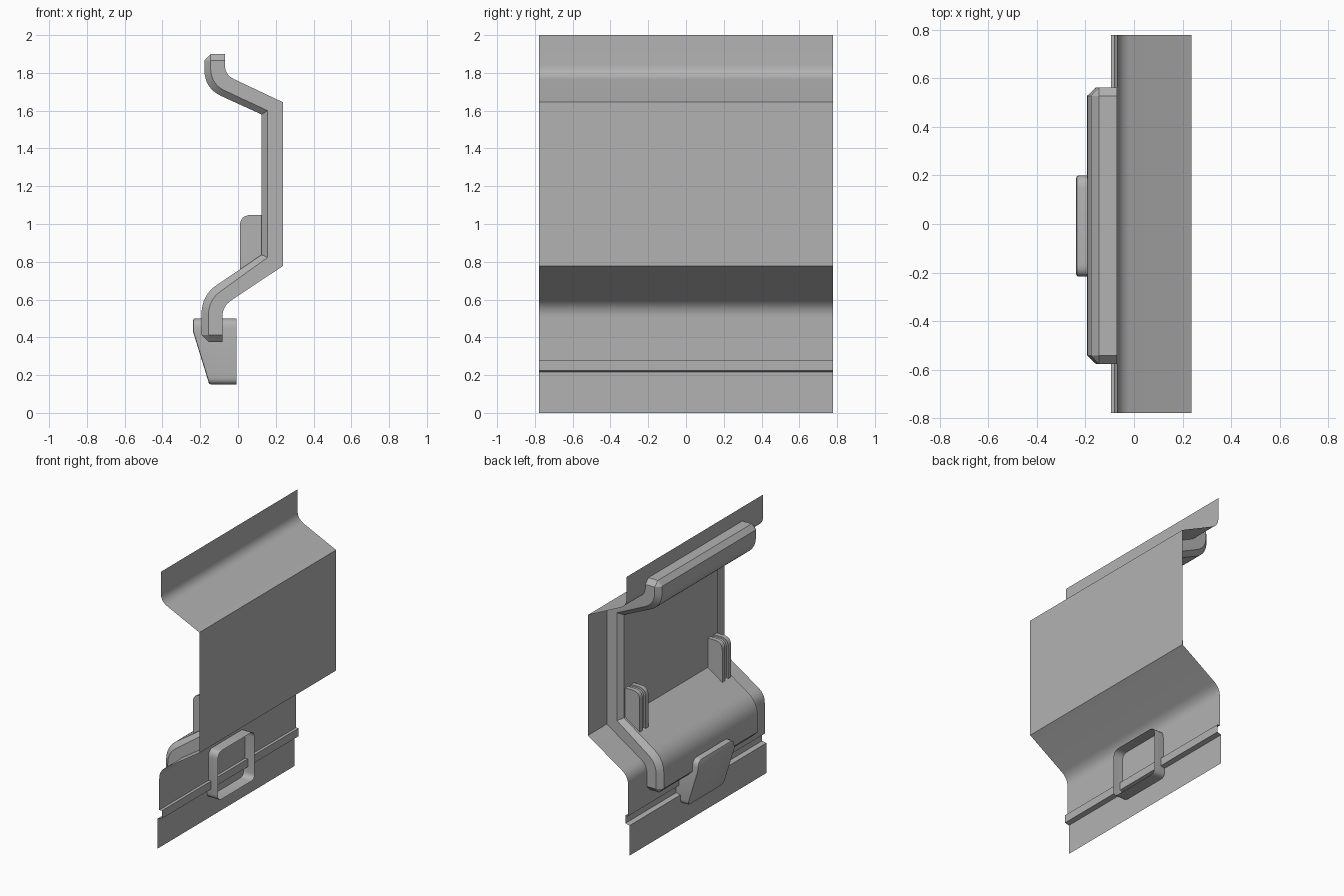
import bpy, bmesh, math
from mathutils import Vector

if "Cube" in bpy.data.objects:
    bpy.data.objects.remove(bpy.data.objects["Cube"])

grey = bpy.data.materials.new("dark_grey")
grey.diffuse_color = (.45, .45, .45, 1)
grey.use_nodes = True
grey.node_tree.nodes["Principled BSDF"].inputs["Base Color"].default_value = grey.diffuse_color


def finish(name, bm, angle=30, recalc=True):
    if recalc:
        bmesh.ops.recalc_face_normals(bm, faces=bm.faces)
    me = bpy.data.meshes.new(name)
    bm.to_mesh(me)
    bm.free()
    me.materials.append(grey)
    ob = bpy.data.objects.new(name, me)
    bpy.context.collection.objects.link(ob)
    bpy.ops.object.select_all(action='DESELECT')
    ob.select_set(True)
    bpy.context.view_layer.objects.active = ob
    bpy.ops.object.shade_smooth_by_angle(angle=math.radians(angle))
    return ob


def fillet(pts, cuts, n=8):
    """Polyline with corner i rounded over distance cuts[i]."""
    out = []
    for i, p in enumerate(pts):
        p = Vector(p)
        t = cuts.get(i, 0)
        if not t:
            out.append(p)
            continue
        a = p + (Vector(pts[i - 1]) - p).normalized() * t
        b = p + (Vector(pts[(i + 1) % len(pts)]) - p).normalized() * t
        for k in range(n + 1):
            s = k / n
            out.append(a * (1 - s) ** 2 + p * 2 * s * (1 - s) + b * s * s)
    return out


def loft(bm, rings):
    rows = [[bm.verts.new(p) for p in r] for r in rings]
    for a, b in zip(rows, rows[1:]):
        for j in range(len(a) - 1):
            bm.faces.new((a[j], a[j + 1], b[j + 1], b[j]))
    return rows


# Side sheet: a bent single skin with a small ridge near the bottom
sheet = fillet([(-.07, 2), (-.07, 1.79), (.237, 1.645), (.237, .777), (-.083, .565),
                (-.083, .281), (-.062, .281), (-.062, .224), (-.095, .216), (-.095, 0)],
               {1: .055, 4: .06})
bm = bmesh.new()
loft(bm, [[(p.x, -.778, p.y), (p.x, .778, p.y)] for p in sheet])
for f in bm.faces:
    f.normal_update()
if sum(f.normal.x for f in bm.faces) < 0:
    bmesh.ops.reverse_faces(bm, faces=bm.faces)
finish("side_sheet", bm, recalc=False)

# Backing pad: follows the sheet, with chamfered edges and cut corners
base = fillet([(-.07, 1.865), (-.07, 1.79), (.237, 1.645), (.237, .777), (-.083, .565), (-.083, .413)],
              {1: .055, 4: .06})
mid = fillet([(-.145, 1.865), (-.145, 1.741), (.157, 1.6), (.157, .823), (-.156, .598), (-.156, .413)],
             {1: .085, 4: .08})
outer = fillet([(-.178, 1.865), (-.178, 1.718), (.125, 1.58), (.125, .837), (-.193, .623), (-.193, .413)],
               {1: .1, 4: .1})
W, C, SHIFT = .57, .535, -.007


def ring(s, m, o, w=W, c=C):
    half = [(s.x, w, s.y), (m.x, w, m.y), (o.x, c, o.y)]
    full = half + [(x, -y, z) for x, y, z in reversed(half)]
    return [(x, y + SHIFT, z) for x, y, z in full]


def end_ring(i, z):
    s, m = Vector((base[i].x, z)), Vector((mid[i].x, z))
    return ring(s, m, m, C, C)


bm = bmesh.new()
rings = [end_ring(0, 1.9)] + [ring(*t) for t in zip(base, mid, outer)] + [end_ring(-1, .376)]
rows = loft(bm, rings)
for r in (rows[0], rows[-1]):
    bm.faces.new(r)
bmesh.ops.remove_doubles(bm, verts=bm.verts, dist=1e-4)
finish("backing_pad", bm)


def prism(bm, pts, axis, a, b):
    """Solid from a 2D outline extruded along x or y."""
    def at(p, d):
        return (d, p[0], p[1]) if axis == 'x' else (p[0], d, p[1])
    f = bm.faces.new([bm.verts.new(at(p, a)) for p in pts])
    ext = bmesh.ops.extrude_face_region(bm, geom=[f])['geom']
    move = Vector(at((0, 0), b - a))
    bmesh.ops.translate(bm, vec=move, verts=[v for v in ext if isinstance(v, bmesh.types.BMVert)])


# Two brackets, each of two outer plates round a slightly smaller core
for side, name in ((1, "left_bracket"), (-1, "right_bracket")):
    bm = bmesh.new()
    for y0, y1, d in ((.42, .453, 0), (.453, .487, .012), (.487, .52, 0)):
        pts = fillet([(.14, .81), (.01 + d, .74), (.01 + d, 1.048 - d), (.14, 1.048 - d)],
                     {2: .06}, 6)
        prism(bm, pts, 'y', side * y0 + SHIFT, side * y1 + SHIFT)
    finish(name, bm)

# Wedge-shaped handle housing, open on the front of the sheet
bm = bmesh.new()
outline = fillet([(-.21 + SHIFT, .15), (.207 + SHIFT, .15), (.207 + SHIFT, .5), (-.21 + SHIFT, .5)],
                 {0: .04, 1: .04, 2: .05, 3: .05}, 5)
prism(bm, outline, 'x', -.3, -.007)
bmesh.ops.recalc_face_normals(bm, faces=bm.faces)
for co, no in (((-.238, 0, .43), (-1, 0, 0)), ((-.238, 0, .43), (-.27, 0, -.083))):
    res = bmesh.ops.bisect_plane(bm, geom=bm.verts[:] + bm.edges[:] + bm.faces[:],
                                 plane_co=co, plane_no=no, clear_outer=True)
    cut = [e for e in res['geom_cut'] if isinstance(e, bmesh.types.BMEdge)]
    bmesh.ops.holes_fill(bm, edges=cut, sides=0)
bmesh.ops.recalc_face_normals(bm, faces=bm.faces)
rim = [f for f in bm.faces if f.normal.x > .99]
back = [f for f in bm.faces if f.normal.x < -.9 and len(f.verts) > 4]
edges = {e for f in back for e in f.edges if not all(g in back for g in e.link_faces)}
bmesh.ops.delete(bm, geom=rim, context='FACES_ONLY')
bmesh.ops.bevel(bm, geom=list(edges), offset=.01, segments=2, profile=.5, affect='EDGES')
finish("handle_housing", bm)
